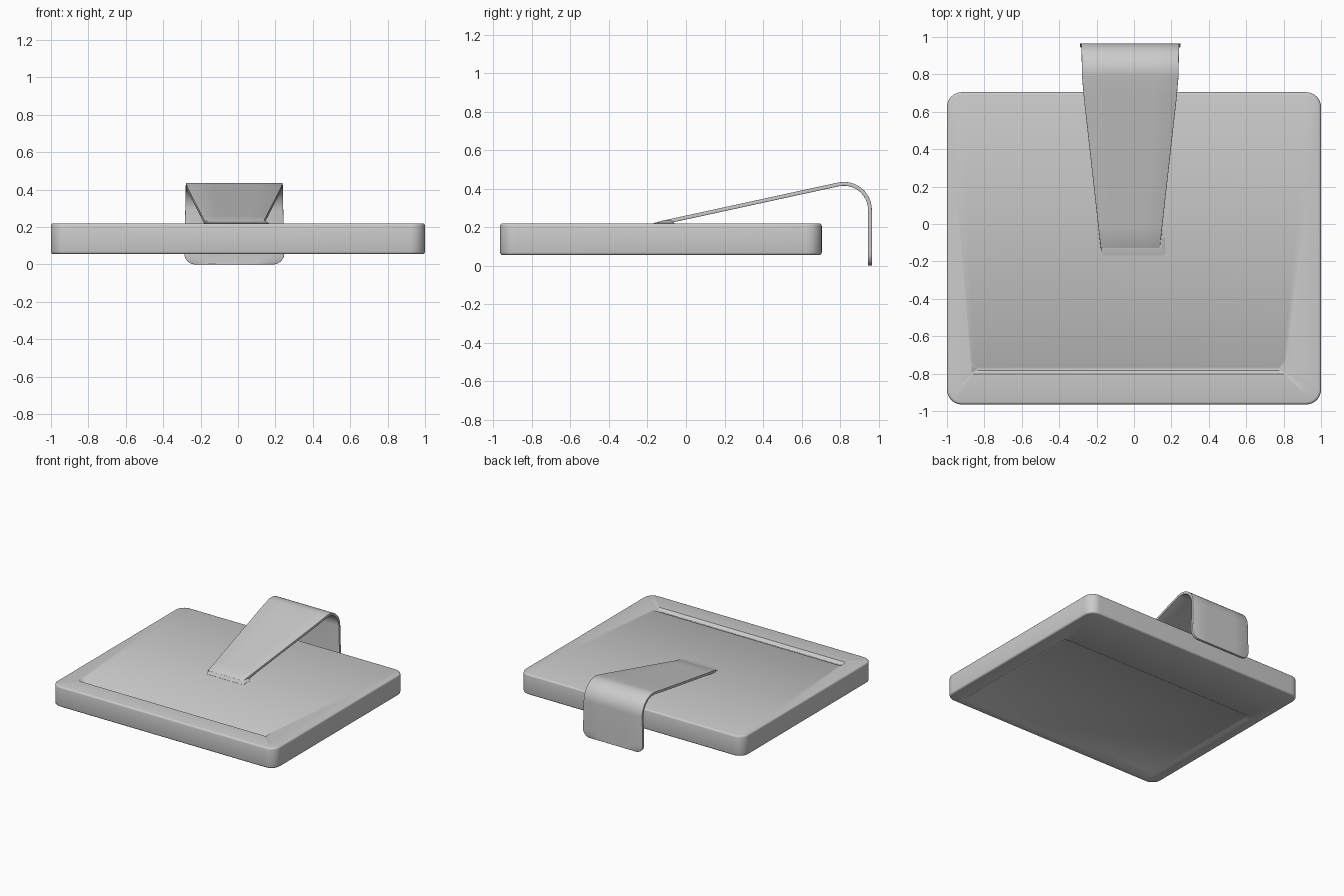
import bpy, bmesh
from math import sin, cos, radians, pi

cube = bpy.data.objects.get("Cube")
if cube:
    bpy.data.objects.remove(cube, do_unlink=True)

grey = bpy.data.materials.new("plain_grey")
grey.use_nodes = True
grey.diffuse_color = (0.6, 0.6, 0.6, 1)
grey.node_tree.nodes["Principled BSDF"].inputs["Base Color"].default_value = (0.6, 0.6, 0.6, 1)


def finish(name, bm, angle=35):
    mesh = bpy.data.meshes.new(name)
    bm.to_mesh(mesh)
    bm.free()
    mesh.materials.append(grey)
    ob = bpy.data.objects.new(name, mesh)
    bpy.context.collection.objects.link(ob)
    bpy.ops.object.select_all(action='DESELECT')
    ob.select_set(True)
    bpy.context.view_layer.objects.active = ob
    bpy.ops.object.shade_smooth_by_angle(angle=radians(angle))
    return ob


def rounded_ring(bm, x0, x1, y0, y1, z, r, steps=8):
    """Counter-clockwise rounded rectangle of vertices."""
    corners = [(x1 - r, y1 - r), (x0 + r, y1 - r), (x0 + r, y0 + r), (x1 - r, y0 + r)]
    ring = []
    for i, (cx, cy) in enumerate(corners):
        for k in range(steps + 1):
            a = pi / 2 * (i + k / steps)
            ring.append(bm.verts.new((cx + r * cos(a), cy + r * sin(a), z)))
    return ring


def loft(name, specs):
    """Skin a stack of rounded rectangles, listed from underside to top."""
    bm = bmesh.new()
    rings = [rounded_ring(bm, *s) for s in specs]
    n = len(rings[0])
    for a, b in zip(rings, rings[1:]):
        for i in range(n):
            j = (i + 1) % n
            bm.faces.new((a[i], a[j], b[j], b[i]))
    bm.faces.new(rings[0][::-1])
    bm.faces.new(rings[-1])
    return finish(name, bm)


# Slab: recessed underside panel, softened edges, long shallow groove on top
X, Y0, Y1, BOTTOM, TOP, R, B = 1.0, -0.965, 0.705, 0.055, 0.22, 0.08, 0.014


def slab_ring(inset, z):
    return (-X + inset, X - inset, Y0 + inset, Y1 - inset, z, R - inset)


specs = [(-0.89, 0.86, -0.87, 0.24, BOTTOM + 0.012, 0.03),
         (-0.91, 0.88, -0.89, 0.26, BOTTOM, 0.04)]
arc = [radians(a) for a in (0, 30, 60, 90)]
specs += [slab_ring(B * (1 - sin(a)), BOTTOM + B * (1 - cos(a))) for a in arc]
specs += [slab_ring(B * (1 - cos(a)), TOP - B * (1 - sin(a))) for a in arc]
specs += [(-0.87, 0.81, -0.803, -0.735, TOP, 0.01),
          (-0.84, 0.78, -0.782, -0.766, TOP - 0.022, 0.004)]
loft("slab", specs)

# Clip: tapered strip rising backward, bending over and hanging down
CX = -0.02
rows = []                                   # (y, z, half width)
for k in range(9):
    t = k / 8
    rows.append((-0.13 + 0.92 * t, 0.232 + 0.2 * t, 0.158 + 0.1 * min(1, t * 1.03)))
for k in range(1, 13):
    a = radians(102 * (1 - k / 12))
    rows.append((0.82 + 0.145 * cos(a), 0.29 + 0.145 * sin(a), 0.258 + 0.004 * k / 12))
for k in range(7):
    a = pi / 2 * k / 6
    rows.append((0.965, 0.06 * (1 - sin(a)), 0.208 + 0.06 * cos(a)))

bm = bmesh.new()
grid = [[bm.verts.new((CX + w * u, y, z)) for u in (-1, -0.5, 0, 0.5, 1)] for y, z, w in rows]
for a, b in zip(grid, grid[1:]):
    for i in range(4):
        bm.faces.new((a[i], a[i + 1], b[i + 1], b[i]))
clip = finish("clip", bm)
solid = clip.modifiers.new("thickness", 'SOLIDIFY')
solid.thickness = 0.02
solid.offset = -1
edge = clip.modifiers.new("soft_edge", 'BEVEL')
edge.width = 0.004
edge.segments = 2
edge.limit_method = 'ANGLE'
edge.angle_limit = radians(50)

# Foot: low wedge that joins the strip to the slab
loft("clip_foot", [(-0.175, 0.165, -0.168, -0.06, TOP - 0.01, 0.012),
                   (-0.175, 0.165, -0.168, -0.06, TOP + 0.001, 0.012),
                   (-0.165, 0.145, -0.12, -0.075, TOP + 0.014, 0.008)])
